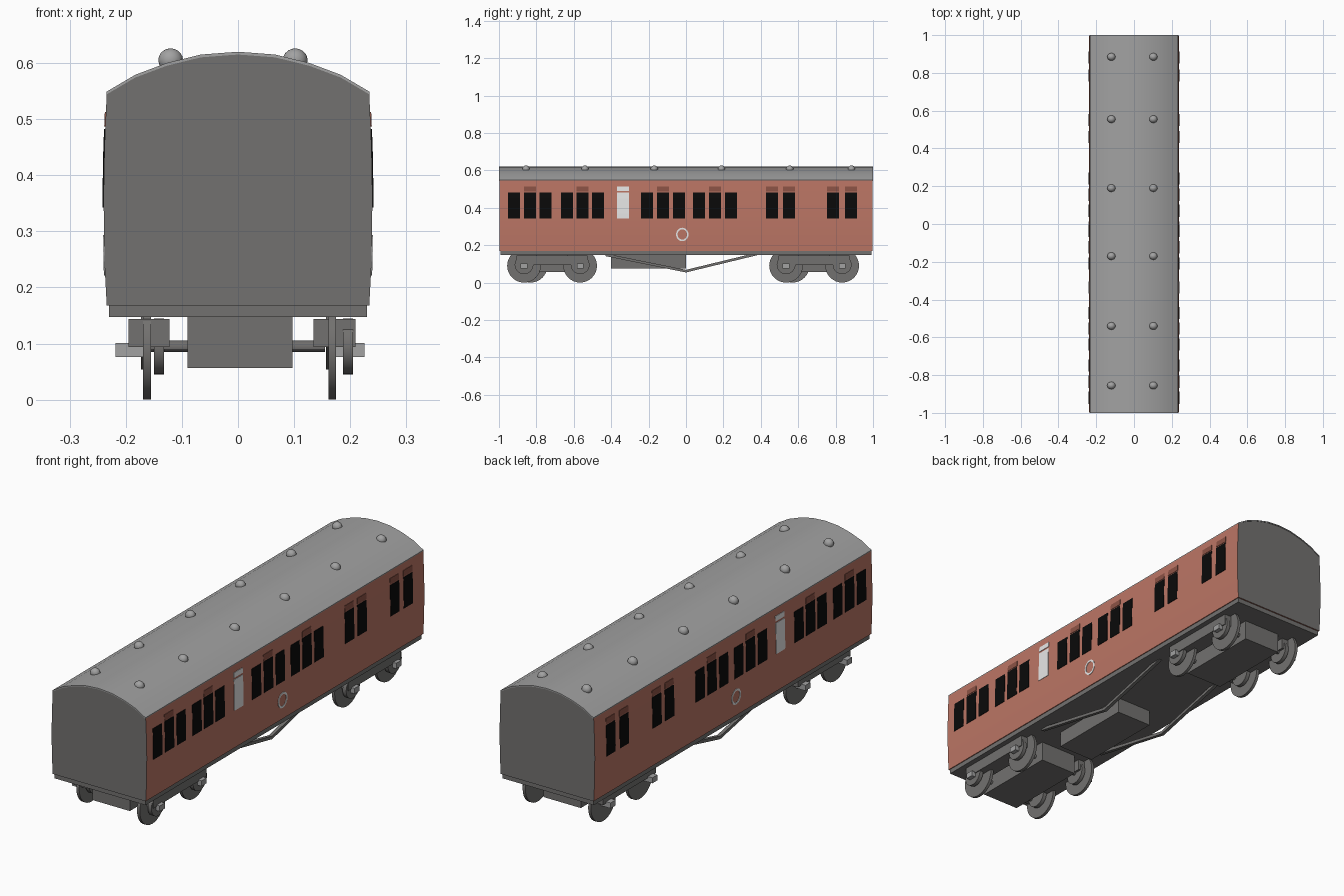
import bpy, bmesh, math
from mathutils import Matrix, Vector

if "Cube" in bpy.data.objects:
    bpy.data.objects.remove(bpy.data.objects["Cube"])


def mat(name, r, g, b):
    m = bpy.data.materials.new(name)
    m.diffuse_color = (r, g, b, 1)
    m.use_nodes = True
    m.node_tree.nodes["Principled BSDF"].inputs["Base Color"].default_value = m.diffuse_color
    return m


RED = mat("coach_red", 0.50, 0.18, 0.13)
BROWN = mat("vent_brown", 0.26, 0.085, 0.06)
DARK = mat("dark_grey", 0.17, 0.165, 0.16)
GREY = mat("roof_grey", 0.36, 0.36, 0.36)
BLACK = mat("window_black", 0.003, 0.003, 0.003)
WHITE = mat("white", 0.8, 0.8, 0.8)


def finish(name, bm, mats, smooth=False):
    bmesh.ops.recalc_face_normals(bm, faces=bm.faces)
    me = bpy.data.meshes.new(name)
    bm.to_mesh(me)
    bm.free()
    for m in mats:
        me.materials.append(m)
    ob = bpy.data.objects.new(name, me)
    bpy.context.collection.objects.link(ob)
    if smooth:
        bpy.ops.object.select_all(action='DESELECT')
        ob.select_set(True)
        bpy.context.view_layer.objects.active = ob
        bpy.ops.object.shade_smooth_by_angle(angle=math.radians(30))
    return ob


def prism(bm, pts, y0, y1):
    # closed (x, z) outline extruded along y
    f = bm.faces.new([bm.verts.new((x, y0, z)) for x, z in pts])
    ext = bmesh.ops.extrude_face_region(bm, geom=[f])["geom"]
    bmesh.ops.translate(bm, vec=(0, y1 - y0, 0),
                        verts=[v for v in ext if isinstance(v, bmesh.types.BMVert)])


def box(bm, x0, x1, y0, y1, z0, z1):
    prism(bm, [(x0, z0), (x1, z0), (x1, z1), (x0, z1)], y0, y1)


def disc(bm, x, y, z, r, depth, n=32):
    bmesh.ops.create_cone(bm, cap_ends=True, segments=n, radius1=r, radius2=r, depth=depth,
                          matrix=Matrix.Translation((x, y, z)) @ Matrix.Rotation(math.pi / 2, 4, 'Y'))


SIDE = [(0.234, 0.168), (0.2375, 0.235), (0.239, 0.30), (0.2395, 0.37), (0.238, 0.45), (0.234, 0.545)]
ROOF = [(0.234, 0.545), (0.183, 0.575), (0.127, 0.596), (0.066, 0.611), (0, 0.616)]


def side_x(z):
    for (xa, za), (xb, zb) in zip(SIDE, SIDE[1:]):
        if z <= zb:
            return xa + (xb - xa) * (z - za) / (zb - za)
    return SIDE[-1][0]


def mirrored(half):
    return half + [(-x, z) for x, z in reversed(half) if x > 0]


# Body shell: red sides, dark ends
bm = bmesh.new()
prism(bm, mirrored(SIDE + ROOF[1:]), -0.998, 0.998)
for f in bm.faces:
    f.normal_update()
    f.material_index = 1 if abs(f.normal.y) > 0.9 else 0
finish("body", bm, [RED, DARK], True)

# Curved roof skin
bm = bmesh.new()
outer = mirrored([(x, z + 0.004) for x, z in ROOF])
inner = mirrored([(x, z - 0.001) for x, z in ROOF])
prism(bm, outer + inner[::-1], -1, 1)
finish("roof", bm, [GREY], True)

# Roof ventilator domes
bm = bmesh.new()
for y in (-0.855, -0.54, -0.17, 0.19, 0.555, 0.885):
    for x in (-0.12, 0.102):
        bmesh.ops.create_uvsphere(bm, u_segments=16, v_segments=10, radius=1,
                                  matrix=Matrix.Translation((x, y, 0.605)) @
                                  Matrix.Diagonal((0.022, 0.02, 0.021, 1)))
finish("roof_ventilators", bm, [GREY], True)


# Thin plates that follow the curved sides
def panels(name, ys, z0, z1, m, width=0.064):
    bm = bmesh.new()
    zs = [z0] + [z for _, z in SIDE if z0 < z < z1] + [z1]
    for s in (-1, 1):
        pts = [(s * (side_x(z) + 0.002), z) for z in zs]
        pts += [(s * (side_x(z) - 0.003), z) for z in reversed(zs)]
        for y in ys:
            prism(bm, pts, y - width / 2, y + width / 2)
    finish(name, bm, [m])


WINDOWS = (-0.92, -0.835, -0.75, -0.637, -0.554, -0.471, -0.209, -0.123, -0.038,
           0.07, 0.155, 0.24, 0.46, 0.551, 0.786, 0.882)
panels("windows", WINDOWS, 0.342, 0.482, BLACK)
panels("window_vents", (-0.835, -0.554, -0.123, 0.155, 0.46, 0.551, 0.786, 0.882),
       0.487, 0.513, BROWN)
panels("white_window", (-0.337,), 0.342, 0.482, WHITE)
panels("white_window_vent", (-0.337,), 0.49, 0.513, WHITE)

# White ring on each side
bm = bmesh.new()
N = 20
for s in (-1, 1):
    loops = []
    for r, off in ((0.036, 0.002), (0.027, 0.002), (0.027, -0.003), (0.036, -0.003)):
        loop = []
        for i in range(N):
            a = 2 * math.pi * i / N
            z = 0.257 + r * math.sin(a)
            loop.append(bm.verts.new((s * (side_x(z) + off), -0.02 + r * 0.93 * math.cos(a), z)))
        loops.append(loop)
    for k in range(4):
        A, B = loops[k], loops[(k + 1) % 4]
        for i in range(N):
            j = (i + 1) % N
            bm.faces.new((A[i], A[j], B[j], B[i]))
finish("side_rings", bm, [WHITE])

# Underframe and equipment box
bm = bmesh.new()
box(bm, -0.23, 0.23, -0.992, 0.992, 0.147, 0.172)
finish("underframe", bm, [DARK])
bm = bmesh.new()
box(bm, -0.09, 0.09, -0.4, 0.0, 0.075, 0.15)
finish("equipment_box", bm, [DARK])

# Truss rods: bent bars below each side
bm = bmesh.new()
top = [(-0.43, 0.155), (0, 0.068), (0.38, 0.16)]
for x in (-0.165, 0.165):
    outline = top + [(y, z - 0.014) for y, z in reversed(top)]
    f = bm.faces.new([bm.verts.new((x - 0.008, y, z)) for y, z in outline])
    ext = bmesh.ops.extrude_face_region(bm, geom=[f])["geom"]
    bmesh.ops.translate(bm, vec=(0.016, 0, 0),
                        verts=[v for v in ext if isinstance(v, bmesh.types.BMVert)])
finish("truss_rods", bm, [DARK])

# Bogies: frame, wheels, axles, axle ends
AXLE_Z = 0.09
for name, yc in (("front", -0.716), ("rear", 0.685)):
    bm = bmesh.new()
    box(bm, -0.09, 0.097, yc - 0.2, yc + 0.2, 0.056, 0.148)
    box(bm, -0.195, -0.122, yc - 0.19, yc + 0.19, 0.094, 0.144)
    box(bm, 0.135, 0.209, yc - 0.19, yc + 0.19, 0.094, 0.144)
    finish(name + "_bogie_frame", bm, [DARK])

    wheels, ends = bmesh.new(), bmesh.new()
    for k in (-1, 1):
        y = yc + k * 0.15
        for x in (-0.162, 0.168):
            # left wheel of the leading axle sits slightly further back
            wy = y + (0.035 if x < 0 and k < 0 else 0)
            disc(wheels, x, wy, AXLE_Z, AXLE_Z, 0.014)
            disc(wheels, x + 0.021 + (0.007 if x > 0 else 0), wy, AXLE_Z + 0.005, 0.05, 0.018)
        disc(wheels, 0, y, 0.095, 0.01, 0.31, 12)
        box(ends, -0.218, -0.16, y - 0.018, y + 0.018, 0.076, 0.101)
        box(ends, 0.17, 0.225, y - 0.018, y + 0.018, 0.076, 0.101)
    finish(name + "_wheels", wheels, [DARK], True)
    finish(name + "_axle_ends", ends, [GREY])
